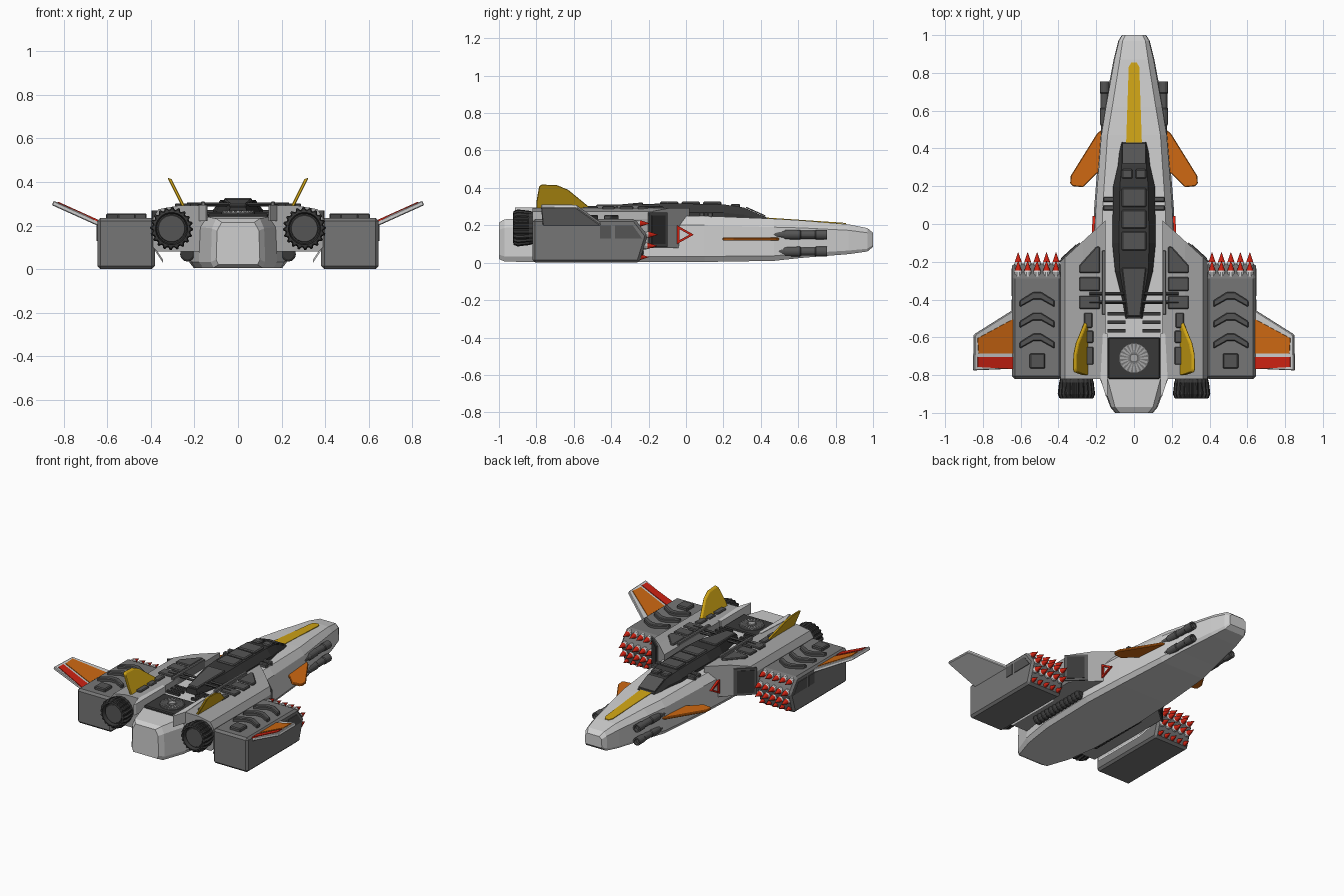
import bpy, bmesh, math
from mathutils import Vector

if "Cube" in bpy.data.objects:
    bpy.data.objects.remove(bpy.data.objects["Cube"])

def material(name, r, g, b):
    m = bpy.data.materials.new(name)
    m.diffuse_color = (r, g, b, 1)
    m.use_nodes = True
    m.node_tree.nodes["Principled BSDF"].inputs["Base Color"].default_value = m.diffuse_color
    return m

LIGHT = material("light grey", .62, .62, .62)
SHOULDER = material("shoulder grey", .38, .38, .38)
MID = material("mid grey", .18, .18, .18)
DARK = material("dark grey", .09, .09, .09)
BLACK = material("charcoal", .04, .04, .04)
ORANGE = material("orange", .62, .14, .006)
RED = material("red", .62, .016, .006)
YELLOW = material("yellow", .64, .38, .008)

def finish(name, bm, mat, mirror=True, bevel=0):
    bmesh.ops.recalc_face_normals(bm, faces=bm.faces[:])
    me = bpy.data.meshes.new(name)
    bm.to_mesh(me)
    bm.free()
    me.materials.append(mat)
    ob = bpy.data.objects.new(name, me)
    bpy.context.collection.objects.link(ob)
    if bevel:
        b = ob.modifiers.new("bevel", 'BEVEL')
        b.width, b.segments = bevel, 1
    if mirror:
        ob.modifiers.new("mirror", 'MIRROR')
    return ob

def add_loft(bm, rings):
    vs = [[bm.verts.new(p) for p in r] for r in rings]
    n = len(vs[0])
    for a, b in zip(vs, vs[1:]):
        for i in range(n):
            bm.faces.new((a[i], a[(i + 1) % n], b[(i + 1) % n], b[i]))
    bm.faces.new(vs[0])
    bm.faces.new(vs[-1])

def loft(name, rings, mat, mirror=True, bevel=0):
    bm = bmesh.new()
    add_loft(bm, rings)
    return finish(name, bm, mat, mirror, bevel)

def prism(name, pts, vec, mat, mirror=True, bevel=0):
    v = Vector(vec)
    return loft(name, [pts, [Vector(p) + v for p in pts]], mat, mirror, bevel)

def plan(name, pts, z0, z1, mat, mirror=True, bevel=0):
    return prism(name, [(x, y, z0) for x, y in pts], (0, 0, z1 - z0), mat, mirror, bevel)

def box(name, x0, x1, y0, y1, z0, z1, mat, mirror=True, bevel=0):
    return plan(name, [(x0, y0), (x1, y0), (x1, y1), (x0, y1)], z0, z1, mat, mirror, bevel)

def circle(x, y, z, r, n=16, r2=None):
    # ring in the XZ plane; r2 gives alternating (toothed) radii
    out = []
    for i in range(n):
        a, q = 2 * math.pi * i / n, (r2 if r2 and i % 4 > 1 else r)
        out.append((x + q * math.cos(a), y, z + q * math.sin(a)))
    return out

# --- Hull: y, half width, top half width, bottom z, top z
hull = [(-1, .10, .075, .02, .215), (-.97, .125, .10, .006, .232), (-.82, .18, .14, .004, .24),
        (-.6, .215, .165, .004, .247), (-.2, .225, .175, .004, .25), (.1, .21, .165, .004, .25),
        (.47, .18, .14, .01, .235), (.62, .155, .115, .026, .226), (.87, .108, .075, .046, .205),
        (.97, .083, .06, .06, .185), (1, .064, .045, .085, .16)]
rings = []
for y, w, t, b, h in hull:
    d = h - b
    half = [(w * .9, b), (w, b + .12 * d), (w * .96, b + .8 * d), (t, h)]
    rings.append([(x, y, z) for x, z in half] + [(-x, y, z) for x, z in reversed(half)])
loft("hull", rings, LIGHT, False)

# --- Nose stripe plate
prism("nose_stripe", [(-.042, .42, .237), (.042, .42, .237), (.028, .83, .2095), (.015, .855, .2075),
                      (-.015, .855, .2075), (-.028, .83, .2095)], (0, 0, .005), YELLOW, False)

# --- Canopy and spine: y, half base, half top, top z
rings = [[(-b, y, .2), (-b, y, .2 + (z - .2) * .6), (-t, y, z), (t, y, z), (b, y, .2 + (z - .2) * .6), (b, y, .2)]
         for y, b, t, z in [(.435, .072, .062, .24), (.31, .085, .065, .295), (.2, .11, .075, .312),
                            (-.1, .115, .08, .318), (-.25, .10, .075, .312), (-.4, .062, .05, .30),
                            (-.5, .045, .035, .285)]]
loft("canopy", rings, BLACK, False)
prism("windshield", [(-.06, .425, .246), (.06, .425, .246), (.062, .32, .293), (-.062, .32, .293)],
      (0, 0, .007), DARK, False)
box("front_panel", .008, .065, .24, .29, .29, .315, DARK, bevel=.006)
for y0, y1 in [(.09, .19), (-.025, .075), (-.14, -.04)]:
    box("canopy_panel", -.065, .065, y0, y1, .3, .326, DARK, False, .006)
prism("spine_panel", [(-.065, -.23, .305), (.065, -.23, .305), (.035, -.49, .28), (-.035, -.49, .28)],
      (0, 0, .018), DARK, False, .005)
for y in (.085, .13):
    box("canopy_pipe", .09, .165, y - .014, y + .014, .24, .272, DARK, bevel=.005)

# --- Shoulders with slanted fronts
def front(x):
    return .02 - (x - .15) * .22 / .24
sec = [(.15, .08), (.37, .08), (.39, .10), (.39, .235), (.365, .275), (.27, .292), (.15, .292)]
loft("shoulder", [[(x, -.82, z) for x, z in sec], [(x, front(x), z) for x, z in sec]], SHOULDER)

# --- Intakes on the slanted fronts
for nm, a, b, z0, z1, d, m in [("intake_frame", .285, .392, .085, .268, .008, DARK),
                               ("intake_opening", .30, .38, .10, .253, .012, BLACK)]:
    prism(nm, [(a, front(a), z0), (b, front(b), z0), (b, front(b), z1), (a, front(a), z1)],
          (d * .7, d * .7, 0), m)

# --- Shoulder top panels
plan("shoulder_panel", [(.18, -.12), (.2, -.12), (.29, -.22), (.29, -.26), (.18, -.26)], .28, .302, DARK, bevel=.005)
for x0, x1, y0, y1 in [(.18, .29, -.355, -.28), (.18, .29, -.45, -.38), (.22, .265, -.55, -.47),
                       (.215, .26, -.63, -.565), (.215, .255, -.745, -.65)]:
    box("shoulder_panel", x0, x1, y0, y1, .28, .302, DARK, bevel=.005)
box("spine_rail", .15, .17, -.48, -.14, .24, .31, MID, bevel=.004)
plan("tail_rail", [(.14, -.58), (.165, -.58), (.178, -.82), (.148, -.915), (.14, -.9)], .22, .295, LIGHT)
for y in (-.37, -.415):
    loft("cross_rod", [[(x, p[1] + y, p[2]) for p in [(0, .009, .296), (0, 0, .305), (0, -.009, .296), (0, 0, .287)]]
                       for x in (.04, .235)], BLACK)
for y in (-.475, -.52, -.565):
    box("deck_bar", .045, .14, y - .009, y + .009, .24, .262, BLACK)

# --- Rear deck and fan
box("rear_deck", -.138, .138, -.82, -.6, .22, .255, BLACK, False, .006)
def disc(name, r, z0, z1, m):
    pts = [(r * math.cos(i * math.pi / 12), -.71 + r * math.sin(i * math.pi / 12)) for i in range(24)]
    plan(name, pts, z0, z1, m, False)
disc("fan_ring", .078, .25, .262, MID)
bm = bmesh.new()
for i in range(20):
    a = i * math.pi / 10
    u, v = Vector((math.cos(a), math.sin(a), 0)), Vector((-math.sin(a), math.cos(a), 0))
    c = Vector((0, -.71, .26))
    r = [c + u * .03 - v * .003, c + u * .074 - v * .006, c + u * .074 + v * .006, c + u * .03 + v * .003]
    add_loft(bm, [r, [p + Vector((0, 0, .008)) for p in r]])
finish("fan_blades", bm, SHOULDER, False)
disc("fan_hub", .022, .255, .272, SHOULDER)

# --- Engines with toothed rims
X, Z = .305, .186
loft("engine_rim", [circle(X, -.815, Z, .085, 80), circle(X, -.84, Z, .092, 80, .085), circle(X, -.9, Z, .099, 80, .088),
                    circle(X, -.922, Z, .09, 80, .082), circle(X, -.925, Z, .074, 80), circle(X, -.9, Z, .068, 80)], BLACK)
loft("engine_core", [circle(X, -.89, Z, .066, 24), circle(X, -.906, Z, .06, 24)], DARK)

# --- Weapon pods
prism("pod", [(.382, y, z) for y, z in [(-.82, 0), (-.82, .235), (-.275, .235), (-.205, .145), (-.25, 0)]],
      (.263, 0, 0), MID, bevel=.014)
for y in (-.36, -.47, -.58):
    plan("pod_chevron", [(.42, y - .08), (.42, y - .045), (.492, y), (.533, y), (.605, y - .045), (.605, y - .08),
                         (.533, y - .04), (.492, y - .04)], .225, .256, DARK, bevel=.005)
box("pod_hatch", .47, .552, -.765, -.685, .225, .256, DARK, bevel=.006)
for pts in ([(-.38, .13), (-.38, .2), (-.285, .2), (-.235, .13)], [(-.46, .13), (-.46, .2), (-.4, .2), (-.4, .13)]):
    prism("pod_side_panel", [(.64, y, z) for y, z in pts], (.009, 0, 0), DARK)
prism("pod_strake", [(.385, -.8, .09), (.385, -.3, .09), (.345, -.36, .03), (.345, -.76, .03)], (0, 0, .014), LIGHT)

# --- Missiles: five columns by four rows, stepped along the pod front
tubes, tips = bmesh.new(), bmesh.new()
for z, tip in [(.03, -.2), (.09, -.155), (.15, -.15), (.21, -.195)]:
    for i in range(5):
        x = .413 + i * .05
        add_loft(tubes, [circle(x, tip - .12, z, .02, 10), circle(x, tip - .058, z, .02, 10), circle(x, tip - .044, z, .013, 10)])
        add_loft(tips, [circle(x, tip - .05, z, .018, 10), circle(x, tip, z, .001, 10)])
finish("missile_bodies", tubes, LIGHT)
finish("missile_tips", tips, RED)

# --- Wings with coloured plates
def wing(name, pts, lift, thick, mat, bevel=0):
    prism(name, [(x, y, .2 + (x - .62) * .45 + lift) for x, y in pts], (-thick * .4, 0, thick * .9), mat, bevel=bevel)
wing("wing", [(.62, -.44), (.85, -.585), (.855, -.775), (.62, -.765)], -.012, .022, LIGHT, .004)
wing("wing_orange_plate", [(.645, -.505), (.83, -.605), (.825, -.685), (.645, -.685)], .008, .008, ORANGE)
wing("wing_red_plate", [(.645, -.705), (.83, -.705), (.83, -.757), (.645, -.768)], .008, .008, RED)

# --- Tail fins
prism("tail_fin", [(.238 + (z - .28) * .5, y, z) for y, z in [(-.8, .28), (-.8, .32), (-.785, .405), (-.77, .413),
      (-.69, .41), (-.63, .385), (-.52, .295), (-.52, .28)]], (.02, 0, .006), YELLOW, bevel=.004)

# --- Canards
plan("canard", [(.17, .5), (.195, .48), (.335, .255), (.338, .215), (.325, .2), (.27, .195), (.2, .265), (.17, .28)],
     .118, .134, ORANGE, bevel=.004)

# --- Nose guns
for z in (.15, .06):
    x = .155
    loft("gun_barrel", [circle(x, .38, z, .02), circle(x, .52, z, .02), circle(x, .53, z, .026), circle(x, .61, z, .026),
                        circle(x, .615, z, .022), circle(x, .69, z, .022), circle(x, .695, z, .026), circle(x, .755, z, .026),
                        circle(x, .755, z, .017), circle(x, .74, z, .015)], DARK)

# --- Ribbed hoses under the shoulders
bm = bmesh.new()
for i in range(12):
    y = -.66 + i * .036
    add_loft(bm, [circle(.232, y, .068, .024, 12), circle(.232, y + .006, .068, .034, 12),
                  circle(.232, y + .022, .068, .034, 12), circle(.232, y + .036, .068, .024, 12)])
finish("ribbed_hose", bm, BLACK)

# --- Red warning triangle outline on the hull sides
tri = [Vector((0, .042, .15)), Vector((0, -.048, .2)), Vector((0, -.048, .1))]
mid = sum(tri, Vector()) / 3
bm = bmesh.new()
for i in range(3):
    a, b = tri[i], tri[(i + 1) % 3]
    r = [a, b, mid + (b - mid) * .6, mid + (a - mid) * .6]
    add_loft(bm, [[p + Vector((.205 - p.y * .05, 0, 0)) for p in r], [p + Vector((.221 - p.y * .05, 0, 0)) for p in r]])
finish("warning_triangle", bm, RED)
